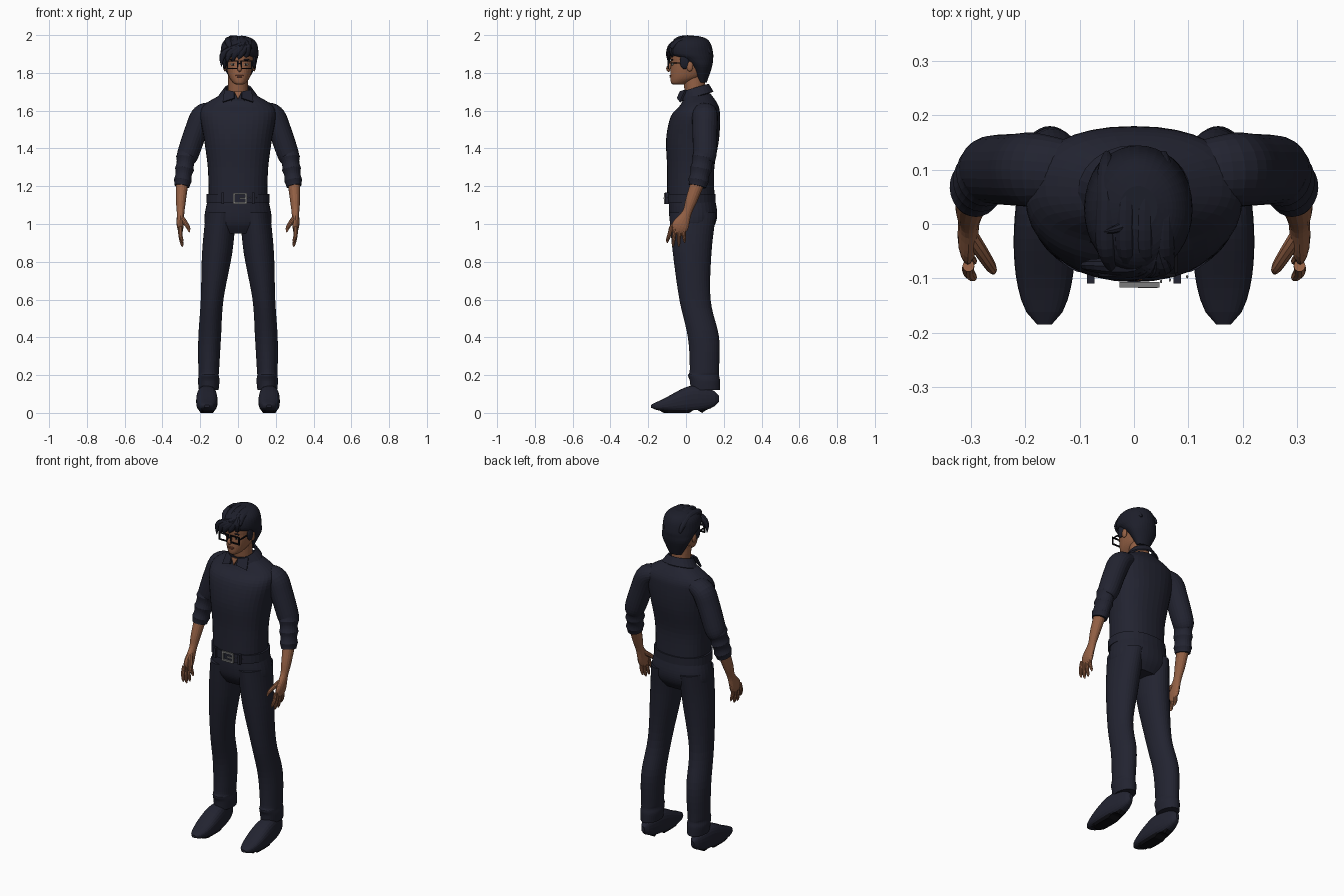
import bpy, bmesh
from math import sin, cos, pi, tau, copysign, radians
from mathutils import Vector, Matrix

cube = bpy.data.objects.get("Cube")
if cube:
    bpy.data.objects.remove(cube, do_unlink=True)


def material(name, red, green, blue):
    mat = bpy.data.materials.new(name)
    mat.use_nodes = True
    mat.diffuse_color = (red, green, blue, 1)
    node = next(n for n in mat.node_tree.nodes if n.type == 'BSDF_PRINCIPLED')
    node.inputs["Base Color"].default_value = mat.diffuse_color
    node.inputs["Roughness"].default_value = .8
    return mat


CLOTH = material("navy cloth", .016, .017, .03)
HAIR = material("dark hair", .012, .013, .023)
SKIN = material("brown skin", .3, .12, .06)
LIP = material("lip", .22, .07, .04)
BLACK = material("black", .004, .004, .006)
METAL = material("grey metal", .2, .2, .2)
WHITE = material("eye white", .6, .6, .5)
SIDES = (("left", 1), ("right", -1))
parts = []


def finish(name, bm, mat):
    bmesh.ops.recalc_face_normals(bm, faces=bm.faces)
    mesh = bpy.data.meshes.new(name)
    bm.to_mesh(mesh)
    bm.free()
    mesh.materials.append(mat)
    ob = bpy.data.objects.new(name, mesh)
    bpy.context.collection.objects.link(ob)
    parts.append(ob)
    return ob


def spline(points, steps):
    """Smooth path through points of any dimension."""
    padded = [points[0], *points, points[-1]]
    path = []
    for i in range(len(points) - 1):
        for step in range(steps):
            t = step / steps
            path.append([b + t / 2 * (c - a + t * (2*a - 5*b + 4*c - d + t * (3*(b - c) + d - a)))
                         for a, b, c, d in zip(*padded[i:i + 4])])
    return path + [points[-1]]


def joint(x, y, z, across, along=None):
    """Cross-section of a tube; round unless a second radius is given."""
    return (x, y, z, across, along or across)


def level(z, half, front, back, x=0):
    """Horizontal cross-section between a front and a back depth."""
    return (x, (front + back) / 2, z, half, (back - front) / 2)


def loft(name, sections, mat, axis=None, ref=(0, 1, 0), sides=24, steps=5, power=2,
         side=1, caps=True):
    """Skin elliptical sections; they face the path unless an axis is given."""
    path = spline(sections, steps)
    bm = bmesh.new()
    rings = []
    for i, (x, y, z, across, along) in enumerate(path):
        before, after = path[max(i - 1, 0)], path[min(i + 1, len(path) - 1)]
        heading = Vector(axis or Vector(after[:3]) - Vector(before[:3])).normalized()
        v = Vector(ref)
        v = (v - v.dot(heading) * heading).normalized()
        u = v.cross(heading)
        ring = []
        for k in range(sides):
            c, s = cos(tau * k / sides), sin(tau * k / sides)
            p = (Vector((x, y, z)) + u * across * copysign(abs(c) ** (2 / power), c)
                 + v * along * copysign(abs(s) ** (2 / power), s))
            ring.append(bm.verts.new((p.x * side, p.y, p.z)))
        rings.append(ring)
    for low, high in zip(rings, rings[1:]):
        for k in range(sides):
            bm.faces.new((low[k - 1], low[k], high[k], high[k - 1]))
    if caps:
        bm.faces.new(rings[0])
        bm.faces.new(rings[-1])
    return finish(name, bm, mat)


def body(name, levels, mat, **options):
    return loft(name, levels, mat, axis=(0, 0, 1), sides=36, **options)


def ball(name, at, size, mat):
    bm = bmesh.new()
    bmesh.ops.create_uvsphere(bm, u_segments=16, v_segments=10, radius=1,
                              matrix=Matrix.Translation(at) @ Matrix.Diagonal((*size, 1)))
    finish(name, bm, mat)


def boxes(name, items, mat):
    bm = bmesh.new()
    for at, size in items:
        bmesh.ops.create_cube(bm, size=2, matrix=Matrix.Translation(at) @ Matrix.Diagonal((*size, 1)))
    finish(name, bm, mat)


def frame(name, x, y, z, width, height, bar, mat):
    uprights = [((x + s * width, y, z), (bar, bar, height + bar)) for _, s in SIDES]
    rails = [((x, y, z + s * height), (width, bar, bar)) for _, s in SIDES]
    boxes(name, uprights + rails, mat)


def thicken(ob):
    mod = ob.modifiers.new("thickness", 'SOLIDIFY')
    mod.thickness, mod.offset = .009, 0


def plate(name, corners, mat):
    bm = bmesh.new()
    bm.faces.new([bm.verts.new(corner) for corner in corners])
    thicken(finish(name, bm, mat))


# Shirt
body("shirt_body", [
    level(z=1.16, half=.155, front=-.1, back=.15),
    level(z=1.3, half=.16, front=-.1, back=.15),
    level(z=1.45, half=.18, front=-.105, back=.175),
    level(z=1.57, half=.2, front=-.08, back=.18),
    level(z=1.63, half=.18, front=-.03, back=.17),
    level(z=1.69, half=.08, front=0, back=.13)], CLOTH, power=2.3)

# Collar band tilted forward, its wings and the open neck
thicken(loft("collar", [joint(0, .06, 1.675, across=.1, along=.085),
                        joint(0, .05, 1.72, across=.066, along=.07)],
             CLOTH, axis=(0, -.3, 1), caps=False))
for side, s in SIDES:
    plate(side + "_collar_wing", [(s * .02, -.03, 1.7), (s * .07, 0, 1.71),
                                  (s * .08, -.03, 1.645), (s * .02, -.045, 1.665)], CLOTH)
plate("open_neck", [(-.02, -.03, 1.7), (.02, -.03, 1.7), (0, -.04, 1.66)], SKIN)

# Trouser seat, belt and buckle
body("trouser_seat", [
    level(z=.95, half=.14, front=-.05, back=.12),
    level(z=1, half=.175, front=-.08, back=.155),
    level(z=1.06, half=.175, front=-.09, back=.165),
    level(z=1.15, half=.155, front=-.09, back=.15)], CLOTH, power=2.2)
body("belt", [level(z=z, half=.167, front=-.107, back=.157) for z in (1.11, 1.16)],
     CLOTH, power=2.2, steps=1)
frame("belt_buckle", .01, -.112, 1.136, width=.032, height=.024, bar=.005, mat=METAL)
boxes("buckle_pin", [((.025, -.114, 1.136), (.018, .004, .004))], METAL)
boxes("belt_loops", [((s * .08, -.1, 1.136), (.007, .01, .03)) for _, s in SIDES], CLOTH)
for i in range(4):
    ball("belt_hole", (.05 + i * .016, i * .003 - .106, 1.14), (.002, .003, .002), METAL)


def shoe_section(t):
    """Low rounded toe at t = 0, rising over the instep to a narrow heel."""
    rounding = max(sin(pi * t), .02) ** .4
    rise = min(t / .7, 1)
    top = .07 + .08 * rise * rise * (3 - 2 * rise)
    return joint(.165, .36 * t - .185, top / 2, across=(.065 - .018 * t) * rounding,
                 along=top / 2 * rounding)


for side, s in SIDES:
    # Trouser leg with a crease above the hem
    body(side + "_trouser_leg", [
        level(z=1.06, half=.08, front=-.09, back=.16, x=.09),
        level(z=.85, half=.08, front=-.07, back=.135, x=.11),
        level(z=.6, half=.06, front=-.035, back=.13, x=.137),
        level(z=.4, half=.06, front=.01, back=.175, x=.15),
        level(z=.23, half=.055, front=.02, back=.175, x=.155),
        level(z=.2, half=.053, front=.01, back=.175, x=.155),
        level(z=.17, half=.057, front=.02, back=.18, x=.155),
        level(z=.12, half=.052, front=.025, back=.18, x=.155)], CLOTH, side=s)

    # Shoe with a flat black sole, arched before the heel
    shoe = loft(side + "_shoe", [shoe_section(i / 16) for i in range(17)], CLOTH,
                axis=(0, 1, 0), ref=(0, 0, 1), power=2.6, steps=1, side=s)
    for v in shoe.data.vertices:
        floor = .014 if .02 < v.co.y < .075 else 0
        v.co.z = floor if v.co.z < .012 else max(v.co.z, floor)
    shoe.data.materials.append(BLACK)
    for face in shoe.data.polygons:
        face.material_index = int(face.center.z < .015)

    # Sleeve
    loft(side + "_sleeve", [
        joint(.13, .095, 1.6, across=.045, along=.06),
        joint(.185, .1, 1.575, across=.06, along=.068),
        joint(.22, .1, 1.5, across=.06, along=.066),
        joint(.265, .1, 1.37, across=.057, along=.062),
        joint(.28, .095, 1.33, across=.045, along=.05)], CLOTH, side=s)

    # Rolled cuff: three folds down a straight path
    top, bottom = Vector((.27, .098, 1.38)), Vector((.297, .06, 1.2))
    folds = []
    for i in range(25):
        t = i / 24
        swell = .055 - .009 * t - .006 * abs(cos(3 * pi * t))
        folds.append(joint(*top.lerp(bottom, t), across=swell, along=swell + .007))
    loft(side + "_rolled_cuff", folds, CLOTH, steps=1, side=s)

    # Forearm flowing into the palm
    loft(side + "_forearm", [
        joint(.294, .07, 1.24, across=.034, along=.038),
        joint(.302, .03, 1.13, across=.027, along=.031),
        joint(.304, .005, 1.06, across=.02, along=.025),
        joint(.306, -.03, .99, across=.018, along=.044),
        joint(.302, -.048, .945, across=.006, along=.025)], SKIN, sides=16, side=s)

    # Fingers fan out from the palm
    for i, finger in enumerate(("index", "middle", "ring", "little")):
        root, tip = i * .021 - .077, i * .03 - .098
        low = .88 if i in (1, 2) else .9
        loft(f"{side}_{finger}_finger", [
            joint(.305, root, .985, .011), joint(.305, (root + tip) / 2, .945, .011),
            joint(.297, tip, low + .014, .008), joint(.293, tip, low, .002)],
            SKIN, sides=10, side=s)
    loft(side + "_thumb", [joint(.302, -.02, 1.035, .015), joint(.282, -.05, 1.01, .013),
                           joint(.263, -.08, .98, .01), joint(.258, -.09, .957, .003)],
         SKIN, sides=10, side=s)

# Neck and head
MID = .008
body("neck", [level(z=1.66, half=.052, front=0, back=.1),
              level(z=1.79, half=.052, front=-.02, back=.1)], SKIN)
body("head", [
    level(z=1.738, half=.018, front=-.07, back=-.01, x=MID),
    level(z=1.75, half=.036, front=-.08, back=.02, x=MID),
    level(z=1.785, half=.058, front=-.083, back=.09, x=MID),
    level(z=1.85, half=.073, front=-.08, back=.12, x=MID),
    level(z=1.91, half=.075, front=-.076, back=.12, x=MID),
    level(z=1.97, half=.03, front=-.01, back=.06, x=MID)], SKIN, power=2.2)
loft("nose", [joint(MID, -.078, 1.86, .006), joint(MID, -.093, 1.822, .012),
              joint(MID, -.085, 1.81, .006)], SKIN, sides=12)
ball("upper_lip", (MID, -.082, 1.786), (.022, .006, .004), LIP)
ball("lower_lip", (MID, -.082, 1.779), (.017, .006, .004), LIP)

for side, s in SIDES:
    # Ear, eye, brow, glasses and sideburn
    ball(side + "_ear", (MID + s * .077, .02, 1.835), (.01, .018, .027), SKIN)
    eye = MID + s * .033
    ball(side + "_eye", (eye, -.071, 1.845), (.014, .006, .006), WHITE)
    ball(side + "_iris", (eye, -.076, 1.845), (.005, .003, .006), BLACK)
    ball(side + "_eyebrow", (eye, -.073, 1.87), (.02, .006, .004), HAIR)
    frame(side + "_glasses_rim", MID + s * .037, -.094, 1.843, width=.028, height=.02,
          bar=.0035, mat=BLACK)
    boxes(side + "_glasses_arm", [((MID + s * .07, -.03, 1.853), (.003, .06, .003))], BLACK)
    ball(side + "_sideburn", (MID + s * .078, -.008, 1.86), (.01, .025, .04), HAIR)
boxes("glasses_bridge", [((MID, -.095, 1.85), (.009, .003, .003))], BLACK)

# Hair mass, narrowing to the nape
body("hair", [
    level(z=1.75, half=.04, front=.065, back=.11, x=MID),
    level(z=1.83, half=.083, front=.02, back=.137, x=MID),
    level(z=1.87, half=.094, front=-.035, back=.143, x=MID),
    level(z=1.9, half=.1, front=-.088, back=.144, x=MID),
    level(z=1.95, half=.094, front=-.086, back=.133, x=MID),
    level(z=1.98, half=.07, front=-.055, back=.11, x=MID),
    level(z=1.994, half=.035, front=-.01, back=.07, x=MID)], HAIR)

# Fringe locks fan from the parting
for i in range(5):
    x, low = i * .03 - .088, 1.835 + i * .012
    edge = -.066 - .028 * sin(pi * (i + .6) / 5)
    loft("fringe_lock", [
        joint(.045, -.04, 1.968, .012), joint(.04 + x * .4, -.076, 1.94, .018),
        joint(x + .012, edge, 1.9, across=.019, along=.012), joint(x, edge, low, .002)],
        HAIR, sides=10)

# Crown locks run front to back, with a small tuft
for i in range(4):
    x, top = i * .035 - .05, 1.98 - abs(i - 1.4) * .008
    loft("crown_lock", [
        joint(x + .01, -.08, 1.93, .01), joint(x, -.04, top - .006, .02),
        joint(x, .04, top, .02), joint(x, .1, top - .03, .017), joint(x, .13, 1.9, .006)],
        HAIR, ref=(1, 0, 0), sides=12)
loft("hair_tuft", [joint(-.01, 0, 1.985, .01), joint(-.035, -.01, 1.992, .007),
                   joint(-.056, -.015, 1.985, .002)], HAIR, sides=8)

# Smooth shading with crisp edges
for ob in bpy.context.view_layer.objects:
    ob.select_set(ob in parts)
bpy.context.view_layer.objects.active = parts[0]
bpy.ops.object.shade_smooth_by_angle(angle=radians(40))
